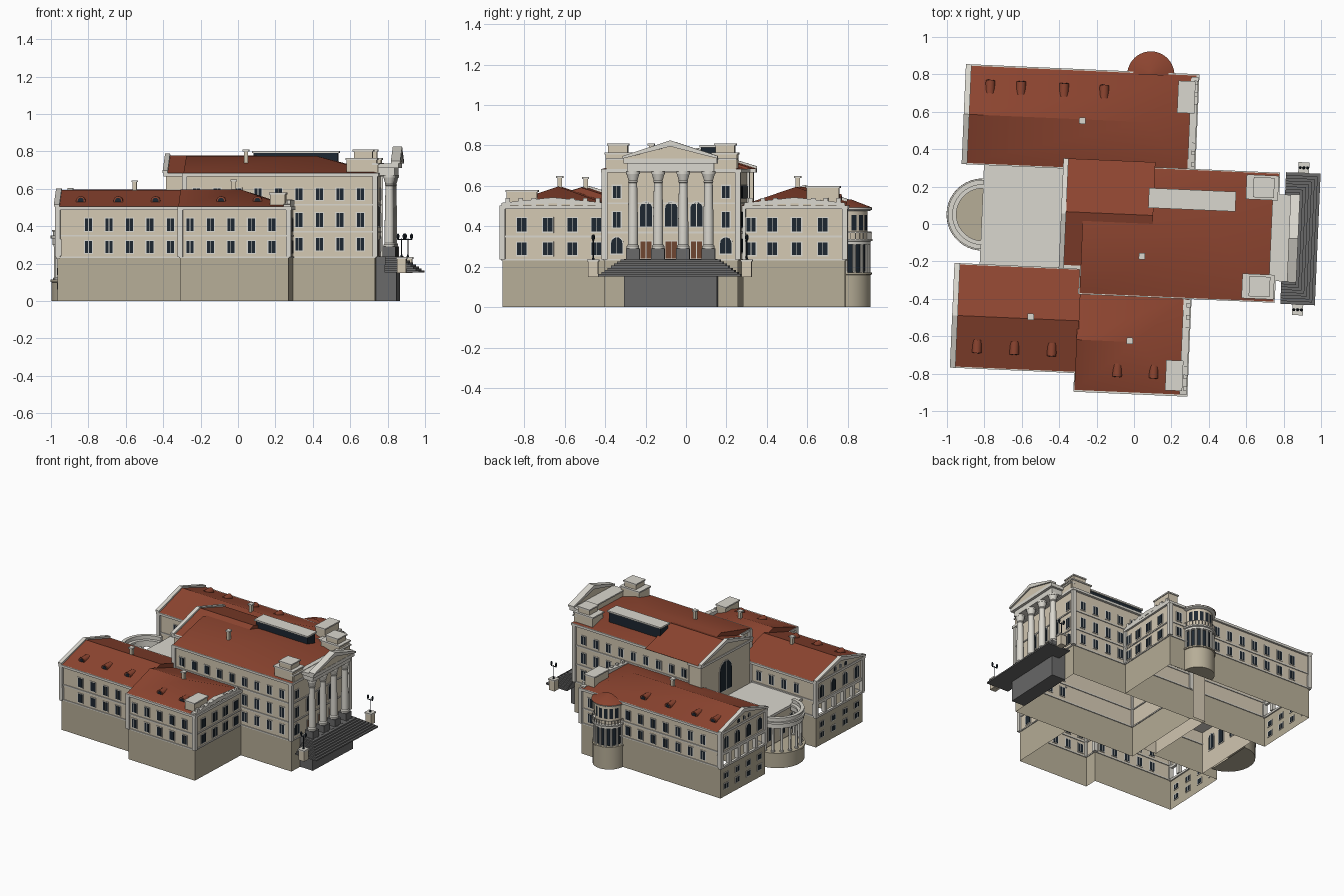
import bpy, bmesh
from math import pi, sin, cos, radians
from mathutils import Matrix

if "Cube" in bpy.data.objects:
    bpy.data.objects.remove(bpy.data.objects["Cube"])

COL = dict(cream=(.66, .58, .45), stone=(.47, .42, .31), white=(.70, .68, .62), red=(.27, .06, .03),
           navy=(.012, .02, .03), grey=(.14, .14, .14), brown=(.16, .06, .03))
MATS = {}
for k, c in COL.items():
    MATS[k] = bpy.data.materials.new(k)
    MATS[k].diffuse_color = (*c, 1)
PARTS = {}


def part(name, mat):
    return PARTS.setdefault(name, (bmesh.new(), mat))[0]


def prism(bm, pts, c0, c1, axis):
    """Extrude a 2D outline along u, v or z."""
    put = {'u': lambda a, b, c: (c, a, b), 'v': lambda a, b, c: (a, c, b), 'z': lambda a, b, c: (a, b, c)}[axis]
    lo = [bm.verts.new(put(a, b, c0)) for a, b in pts]
    hi = [bm.verts.new(put(a, b, c1)) for a, b in pts]
    bm.faces.new(lo[::-1])
    bm.faces.new(hi)
    for i in range(len(pts)):
        j = (i + 1) % len(pts)
        bm.faces.new((lo[i], lo[j], hi[j], hi[i]))


def rect(a0, a1, b0, b1):
    return [(a0, b0), (a1, b0), (a1, b1), (a0, b1)]


def arch(a, w, z0, z1, n=8):
    r = w / 2
    return [(a - r, z0), (a + r, z0)] + [(a + r * cos(pi * i / n), z1 - r + r * sin(pi * i / n)) for i in range(n + 1)]


def box(bm, u0, u1, v0, v1, z0, z1):
    prism(bm, rect(u0, u1, v0, v1), z0, z1, 'z')


def walls(bm, pts, z0, z1, closed=False):
    lo = [bm.verts.new((u, v, z0)) for u, v in pts]
    hi = [bm.verts.new((u, v, z1)) for u, v in pts]
    for i in range(len(pts) if closed else len(pts) - 1):
        j = (i + 1) % len(pts)
        bm.faces.new((lo[i], lo[j], hi[j], hi[i]))


def strip(bm, pts, z0, z1, t=.006):
    """Thin string course following axis-aligned walls."""
    for (a, b), (c, d) in zip(pts, pts[1:]):
        box(bm, min(a, c) - t, max(a, c) + t, min(b, d) - t, max(b, d) + t, z0, z1)


def lathe(bm, u, v, prof, n=16, a0=0, a1=2 * pi):
    full = a1 - a0 > 6.2
    m = n if full else n + 1
    rings = [[bm.verts.new((u + r * cos(a0 + (a1 - a0) * i / n), v + r * sin(a0 + (a1 - a0) * i / n), z))
              for i in range(m)] for r, z in prof]
    for p, q in zip(rings, rings[1:]):
        for i in range(n):
            j = (i + 1) % m
            bm.faces.new((p[i], p[j], q[j], q[i]))
    bm.faces.new(rings[0][::-1])
    bm.faces.new(rings[-1])


def roof(name, u0, u1, v0, v1, z0, z1, hip):
    bm, vc = part(name, 'red'), (v0 + v1) / 2
    a, b, c, d, e, f = [bm.verts.new(p) for p in ((u0, v0, z0), (u1, v0, z0), (u1, v1, z0), (u0, v1, z0),
                                                  (u0, vc, z1), (u1 - hip, vc, z1))]
    for face in ((a, b, f, e), (b, c, f), (c, d, e, f), (d, a, e), (d, c, b, a)):
        bm.faces.new(face)


def pediment(name, u0, u1, v0, v1, z0, z1, inset):
    """Triangular gable with a proud raking cornice."""
    vc = (v0 + v1) / 2
    prism(part(name + '_tympanum', 'cream'), [(v0, z0), (v1, z0), (vc, z1)], u0 + inset, u1 - inset, 'u')
    prism(part(name + '_cornice', 'white'), [(v0, z0), (vc, z1 - .022), (v1, z0), (v1, z0 + .013), (vc, z1 + .008),
                                             (v0, z0 + .013)], u0, u1, 'u')


def window(axis, pos, a, z0, z1, w=.038, round_top=False, mat='navy'):
    sh = (lambda g: arch(a, w + 2 * g, z0 - g, z1 + g)) if round_top else \
         (lambda g: rect(a - w / 2 - g, a + w / 2 + g, z0 - g, z1 + g))
    prism(part('window_frames', 'white'), sh(.006), pos - .004, pos + .004, axis)
    prism(part('doors' if mat == 'brown' else 'window_panes', mat), sh(0), pos - .006, pos + .006, axis)
    prism(part('window_mullions', 'white'), rect(a - .0015, a + .0015, z0, z1), pos - .007, pos + .007, axis)


ROWS = ((.257, .32), (.374, .44))
stone, cream, white = part('foundation', 'stone'), part('upper_walls', 'cream'), part('string_courses', 'white')

# wing and main walls, open underneath and at the west loggias
NORTH = [(-.915, .80), (.30, .80), (.30, .295), (-.915, .295)]
SOUTH = [(.31, -.37), (.31, -.895), (-.27, -.895), (-.27, -.795), (-.93, -.795)]
COURT = [(-.93, -.265), (-.375, -.265)]
MAIN = [(-.27, -.37), (.75, -.37), (.75, .29), (-.27, .29)]
for pts in (NORTH + NORTH[:1], SOUTH + COURT):
    walls(stone, pts, 0, .235)
for pts in (NORTH, SOUTH, COURT):
    walls(cream, pts, .235, .5)
    for z in (.23, .345):
        strip(white, pts, z, z + .009)
walls(stone, MAIN, 0, .235, True)
walls(cream, MAIN, .235, .68, True)
for z in (.23, .365, .51):
    strip(white, MAIN + MAIN[:1], z, z + .009)
walls(cream, [(-.27, -.24), (-.375, -.24), (-.375, .32), (-.27, .32)], 0, .68)
for u, v, z in [(*p, .5) for p in NORTH + SOUTH[1:] + COURT[:1]] + [(*p, .68) for p in MAIN]:
    box(part('corner_pilasters', 'white'), u - .014, u + .014, v - .014, v + .014, .235, z)

# eaves and roofs
eaves = part('eaves_cornice', 'white')
for u0, u1, v0, v1, z in ((-.93, .315, .28, .815, .5), (-.945, -.27, -.81, -.25, .5), (-.285, .325, -.91, -.355, .5),
                          (-.28, .768, -.388, .308, .68), (-.388, -.27, -.255, .335, .68)):
    box(eaves, u0, u1, v0, v1, z - .014, z + .004)
roof('north_wing_roof', -.925, .30, .287, .807, .504, .595, .265)
roof('south_wing_roof', -.94, -.27, -.803, -.257, .504, .592, 0)
roof('south_bay_roof', -.28, .31, -.9, -.362, .504, .597, .27)
roof('main_roof', -.275, .762, -.382, .302, .684, .775, .34)
roof('west_gable_roof', -.38, .1, -.235, .335, .684, .778, 0)
pediment('north_wing_gable', -.935, -.905, .28, .815, .504, .597, .008)
pediment('south_wing_gable', -.95, -.92, -.81, -.25, .504, .594, .008)
pediment('west_gable', -.392, -.365, -.255, .335, .684, .78, .008)

# west ends: loggia piers, upper wall, arched windows and cellar windows
for u, v0, v1 in ((-.915, .295, .80), (-.93, -.795, -.265)):
    walls(cream, [(u, v0), (u, v1)], .33, .5)
    strip(white, [(u, v0), (u, v1)], .225, .24, .01)
    strip(white, [(u, v0), (u, v1)], .325, .345, .01)
    for i in range(6):
        v = v0 + (v1 - v0) * i / 5
        box(part('loggia_piers', 'white'), u - .008, u + .02, v - .014, v + .014, .24, .33)
    for i in range(4):
        v = v0 + (v1 - v0) * (i + .5) / 4
        window('u', u, v, .365, .455, .045, True)
        for z in (.06, .14):
            window('u', u, v, z, z + .035, .04)
    for dv in (-.06, 0, .06):
        window('u', u - .008, (v0 + v1) / 2 + dv, .515, .545, .025, True)

# rows of windows on the long sides
for i in range(10):
    u = -.765 + .1095 * i
    for z in ROWS:
        window('v', -.795 if i < 5 else -.895, u, *z)
        if not -.12 < u - .055 < .12:
            window('v', .80, u, *z)
    if u < -.42:
        for v in (-.265, .295):
            window('v', v, u, *ROWS[1])
for i in range(9):
    u = -.205 + .1095 * i
    for v in (-.37, .29):
        window('v', v, u, .54, .60)
        if u > .32:
            window('v', v, u, .27, .337)
            window('v', v, u, .395, .47)
for u, vs in ((.31, (-.8, -.67, -.55, -.43)), (.30, (.335, .44, .56, .69))):
    for v in vs:
        for z in ROWS:
            window('u', u, v, *z, w=.046)
window('u', -.375, .04, .40, .62, .13, True)

# roof boxes, attic parapet, skylight, chimneys, east balustrades
CV = -.04
roofbox, caps = part('roof_towers', 'cream'), part('roof_tower_caps', 'white')


def tower(u, v, a, b, z0, z1):
    box(roofbox, u - a, u + a, v - b, v + b, z0, z1 - .01)
    box(caps, u - a - .006, u + a + .006, v - b - .006, v + b + .006, z1 - .01, z1)


for s in (-1, 1):
    tower(.677, CV + s * .265, .08, .06, .68, .765)
    tower(.685, CV + s * .265, .05, .048, .76, .81)
tower(.752, CV, .012, .32, .684, .738)
tower(.25, .69, .04, .08, .5, .6)
tower(.25, -.80, .04, .075, .5, .58)
for u, v0, v1 in ((.312, -.9, -.39), (.302, .30, .80)):
    for i in range(8):
        v = v0 + (v1 - v0) * (i + .5) / 8
        box(part('balustrade_posts', 'white'), u - .012, u + .008, v - .011, v + .011, .5, .54)
    pediment('east_end_%s' % ('south' if v0 < 0 else 'north'), u - .03, u + .008, v0, v1, .503, .535, .006)
box(part('skylight_glass', 'navy'), .08, .53, .098, .188, .69, .793)
box(part('skylight_cap', 'white'), .072, .538, .09, .196, .79, .802)
for u, v, z in ((-.30, .54, .65), (.05, -.17, .81), (-.53, -.52, .645), (.005, -.625, .65)):
    tower(u, v, .011, .011, z - .1, z)

# barrel dormers
for vs, us, vo in ((1, (-.80, -.635, -.405, -.19), .735), (-1, (-.81, -.61, -.41), -.725), (-1, (-.055, .14), -.82)):
    for u in us:
        prism(part('dormers', 'red'), arch(u, .05, .51, .56), vo, vo - vs * .07, 'v')
        prism(part('dormer_panes', 'navy'), arch(u, .032, .525, .552), vo + vs * .002, vo - vs * .01, 'v')

# portico: podium, columns, entablature, pediment
box(part('portico_podium', 'grey'), .75, .86, CV - .23, CV + .23, 0, .238)
ent = part('portico_entablature', 'white')
box(ent, .75, .85, CV - .215, CV + .215, .672, .71)
box(ent, .75, .87, CV - .232, CV + .232, .71, .735)
pediment('portico', .83, .88, CV - .235, CV + .235, .735, .817, .012)
for dv in (-.187, -.062, .062, .187):
    box(part('column_pedestals', 'grey'), .785, .855, CV + dv - .033, CV + dv + .033, .238, .29)
    lathe(part('portico_columns', 'white'), .82, CV + dv, [(.031, .29), (.031, .302), (.025, .31), (.025, .42),
          (.021, .615), (.025, .62), (.022, .626), (.032, .66), (.034, .66), (.034, .673)], 20)
for dv in (-.125, 0, .125):
    window('u', .75, CV + dv, .40, .52, .06, True)
    window('u', .75, CV + dv, .24, .325, .055, mat='brown')
for dv in (-.27, .27):
    window('u', .75, CV + dv, .265, .345, .055, True)
    window('u', .75, CV + dv, .395, .47)
    window('u', .75, CV + dv, .54, .60)

# three-sided stair with lamp pedestals
for i in range(8):
    box(part('entrance_steps', 'grey'), .80, .985 - .015 * i, CV - .352 + .015 * i, CV + .352 - .015 * i,
        .153 + .0105 * i, .1635 + .0105 * i)
for s in (-1, 1):
    v, lamp = CV + s * .38, part('lamps', 'navy')
    box(part('lamp_pedestals', 'cream'), .87, .918, v - .024, v + .024, .15, .225)
    box(part('lamp_pedestal_caps', 'white'), .865, .923, v - .029, v + .029, .225, .235)
    lathe(lamp, .894, v, [(.008, .235), (.003, .25), (.003, .335)], 8)
    box(lamp, .872, .916, v - .002, v + .002, .325, .33)
    for u in (.874, .914):
        lathe(lamp, u, v, [(.003, .328), (.008, .34), (.008, .352), (.003, .36)], 8)

# west terrace and half-round colonnade
RU, RV, H0, H1 = -.811, .015, pi / 2, 3 * pi / 2
walls(cream, [(-.80, -.265), (-.80, .295)], 0, .33)
for v in (-.16, -.05, .08, .19):
    window('u', -.80, v, .15, .27, .05, True)
box(part('terrace', 'white'), -.815, -.375, -.262, .292, .325, .345)
lathe(part('rotunda_base', 'stone'), RU, RV, [(.188, 0), (.188, .10), (.193, .102), (.193, .115)], 24, H0, H1)
ring = part('rotunda_ring', 'white')
for ro, ri, z0, z1 in ((.182, .148, .30, .335), (.192, .14, .335, .35), (.18, .165, .35, .372), (.186, .16, .372, .38)):
    arc = [(cos(H0 + pi * i / 24), sin(H0 + pi * i / 24)) for i in range(25)]
    prism(ring, [(RU + ro * c, RV + ro * s) for c, s in arc] + [(RU + ri * c, RV + ri * s) for c, s in arc[::-1]],
          z0, z1, 'z')
for i in range(9):
    t = H0 + pi * (i + .25) / 8.5
    lathe(part('rotunda_columns', 'white'), RU + .165 * cos(t), RV + .165 * sin(t),
          [(.014, .115), (.014, .122), (.010, .126), (.009, .285), (.014, .30)], 12)

# north half-round bay: drum, colonnade, balcony, upper room, conical roof
BU, BV = .055, .80
lathe(part('bay_drum', 'stone'), BU, BV, [(.116, 0), (.116, .16), (.122, .162), (.122, .172)], 24, 0, pi)
lathe(part('bay_glass', 'navy'), BU, BV, [(.095, .17), (.095, .315)], 24, 0, pi)
lathe(part('bay_balcony', 'white'), BU, BV, [(.115, .31), (.115, .325), (.125, .328), (.125, .338)], 24, 0, pi)
lathe(part('bay_upper_wall', 'cream'), BU, BV, [(.10, .335), (.10, .485)], 24, 0, pi)
lathe(part('bay_cornice', 'white'), BU, BV, [(.108, .475), (.122, .482), (.122, .492)], 24, 0, pi)
lathe(part('bay_roof', 'red'), BU, BV, [(.126, .492), (.02, .533)], 24, 0, pi)
rail = [(BU + .12 * cos(pi * i / 16), BV + .12 * sin(pi * i / 16)) for i in range(17)]
walls(part('bay_rail', 'white'), rail, .368, .374)
for i, (u, v) in enumerate(rail):
    box(part('bay_rail', 'white'), u - .002, u + .002, v - .002, v + .002, .335, .37)
    if i % 2 == 0:
        t = pi * i / 16
        lathe(part('bay_columns', 'white'), BU + .106 * cos(t), BV + .106 * sin(t), [(.011, .17), (.009, .18), (.009, .31)], 10)
        if 0 < i < 16:
            pane = [(BU + .102 * cos(t + d), BV + .102 * sin(t + d)) for d in (-.13, .13)]
            walls(part('bay_windows', 'navy'), pane, .38, .455)

# finish: turn the whole plan slightly and make objects
for name, (bm, mat) in PARTS.items():
    bmesh.ops.recalc_face_normals(bm, faces=bm.faces)
    for f in bm.faces:
        f.smooth = True
    me = bpy.data.meshes.new(name)
    bm.to_mesh(me)
    bm.free()
    me.transform(Matrix.Rotation(radians(-2.5), 4, 'Z'))
    me.set_sharp_from_angle(angle=radians(30))
    me.materials.append(MATS[mat])
    bpy.context.collection.objects.link(bpy.data.objects.new(name, me))

for m in bpy.data.materials:
    if m.users and not m.is_grease_pencil:
        m.use_nodes = True
        m.node_tree.nodes["Principled BSDF"].inputs["Base Color"].default_value = m.diffuse_color
